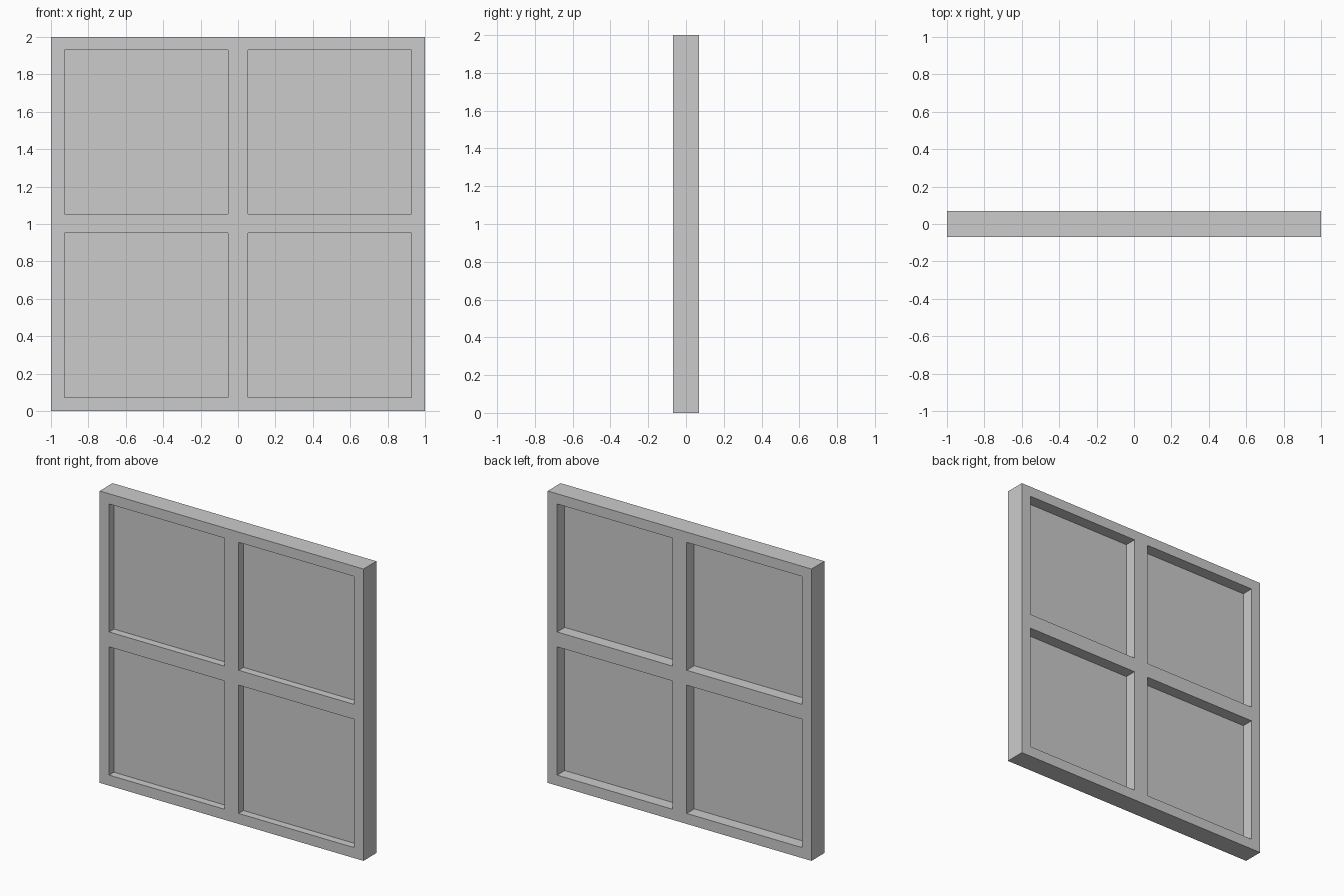
import bpy, bmesh

if "Cube" in bpy.data.objects:
    bpy.data.objects.remove(bpy.data.objects["Cube"])

DEPTH = 0.07                               # half depth of the frame
XS = [-1, -0.928, -0.054, 0.054, 0.928, 1]  # frame / opening lines across
ZS = [0, 0.072, 0.951, 1.053, 1.93, 2]      # frame / opening lines upward
PANE_Y = (-0.018, -0.012)                  # glass sits toward the front


def add_object(name, bm):
    bmesh.ops.recalc_face_normals(bm, faces=bm.faces)
    mesh = bpy.data.meshes.new(name)
    bm.to_mesh(mesh)
    bm.free()
    obj = bpy.data.objects.new(name, mesh)
    bpy.context.collection.objects.link(obj)
    return obj


# Window frame: flat lattice with four openings, extruded through its depth
bm = bmesh.new()
grid = [[bm.verts.new((x, -DEPTH, z)) for z in ZS] for x in XS]
for i in range(5):
    for j in range(5):
        if i % 2 and j % 2:
            continue                       # opening
        bm.faces.new((grid[i][j], grid[i + 1][j],
                      grid[i + 1][j + 1], grid[i][j + 1]))
result = bmesh.ops.extrude_face_region(bm, geom=bm.faces[:], use_keep_orig=True)
moved = [g for g in result["geom"] if isinstance(g, bmesh.types.BMVert)]
bmesh.ops.translate(bm, verts=moved, vec=(0, 2 * DEPTH, 0))
add_object("window_frame", bm)

# Glass panes, one thin sheet per opening
for row, j in (("lower", 1), ("upper", 3)):
    for side, i in (("left", 1), ("right", 3)):
        bm = bmesh.new()
        bmesh.ops.create_cube(bm, size=1)
        lo = (XS[i], PANE_Y[0], ZS[j])
        hi = (XS[i + 1], PANE_Y[1], ZS[j + 1])
        for v in bm.verts:
            v.co = [h if c > 0 else l for c, l, h in zip(v.co, lo, hi)]
        add_object(f"pane_{row}_{side}", bm)
